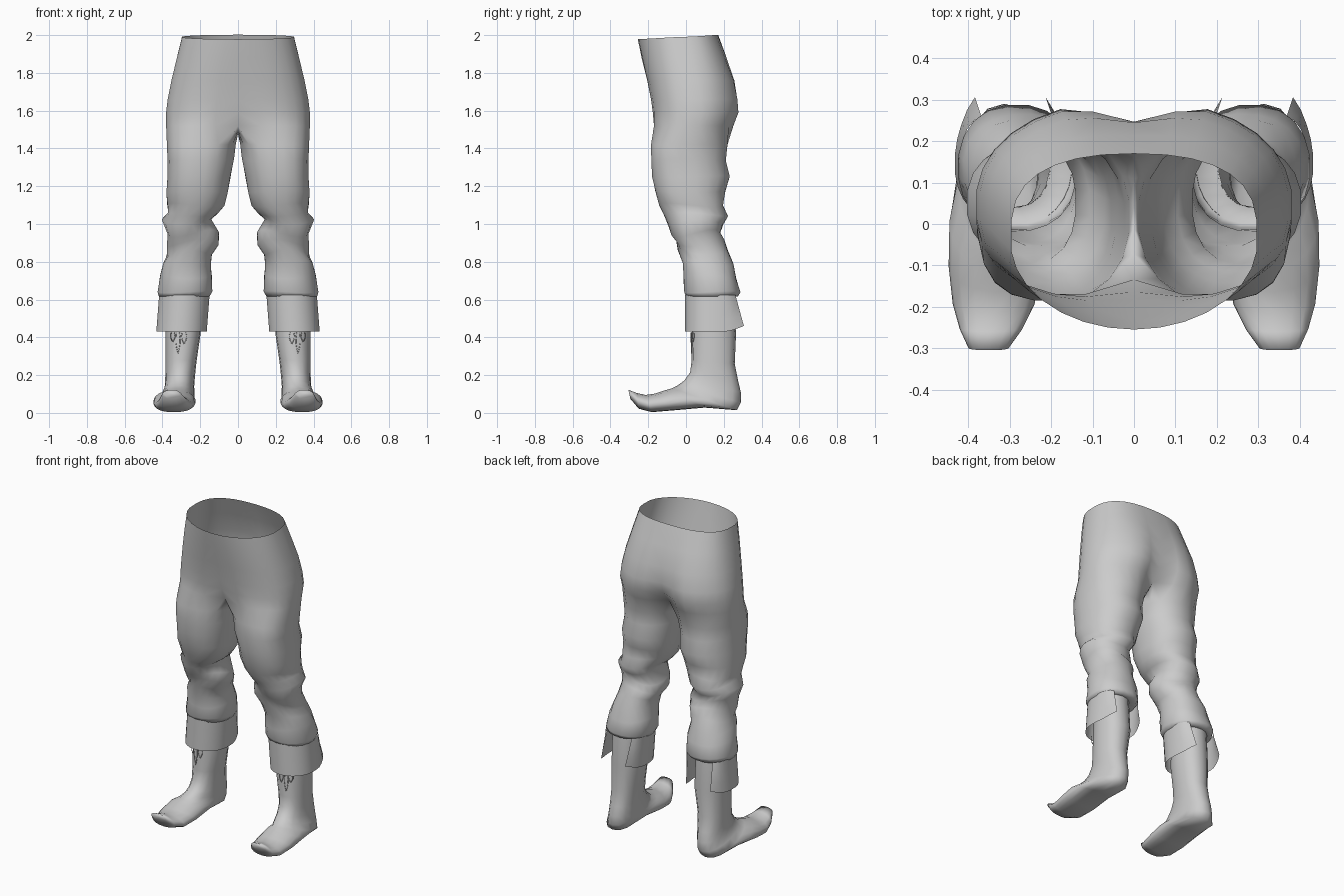
import bpy, bmesh
from math import sin, cos, pi, radians, copysign

if "Cube" in bpy.data.objects:
    bpy.data.objects.remove(bpy.data.objects["Cube"])

cloth = bpy.data.materials.new("plain grey")
cloth.use_nodes = True
grey = (0.6, 0.6, 0.6, 1)
cloth.diffuse_color = grey
cloth.node_tree.nodes["Principled BSDF"].inputs["Base Color"].default_value = grey


def spow(v, p):
    return copysign(abs(v) ** p, v)


def lerp(a, b, t):
    return a + (b - a) * t


def finish(name, bm):
    """Turn a bmesh into a smooth object mirrored across x."""
    bmesh.ops.recalc_face_normals(bm, faces=bm.faces)
    mesh = bpy.data.meshes.new(name)
    bm.to_mesh(mesh)
    bm.free()
    mesh.materials.append(cloth)
    for p in mesh.polygons:
        p.use_smooth = True
    obj = bpy.data.objects.new(name, mesh)
    bpy.context.collection.objects.link(obj)
    mod = obj.modifiers.new("mirror", 'MIRROR')
    mod.use_clip = True
    mod.merge_threshold = 0.001


def bridge(bm, a, b, closed):
    n = len(a)
    for i in range(n if closed else n - 1):
        j = (i + 1) % n
        bm.faces.new((a[i], a[j], b[j], b[i]))


# Trousers: half pelvis arcs that split into a full leg ring at the crotch
ARC, INNER = 16, 4
pelvis = [  # z, half width, front y, back y, front cleft, back cleft, front and back power
    (1.99, .298, -.255, .170, 0, 0, 1.0, .65),
    (1.88, .325, -.235, .220, 0, .005, .9, .75),
    (1.76, .354, -.210, .270, .005, .025, .82, .88),
    (1.66, .374, -.192, .292, .01, .045, .78, .95),
    (1.59, .382, -.184, .298, .02, .07, .75, .98),
    (1.52, .382, -.184, .270, .05, .10, .75, .98),
]
legs = [  # z, inner x, outer x, front y, back y, fold depth, front and back power
    (1.42, .010, .378, -.187, .222, 0, .75, 1),
    (1.34, .020, .376, -.187, .212, .01, .75, 1),
    (1.25, .038, .376, -.180, .236, .01, .75, 1),
    (1.17, .052, .380, -.166, .210, .01, .78, .95),
    (1.10, .070, .378, -.143, .200, .02, .85, .9),
    (1.05, .105, .372, -.120, .222, .02, .9, .9),
    (1.01, .135, .403, -.097, .198, .03, .9, .9),
    (.95, .102, .382, -.077, .185, .04, .9, .9),
    (.90, .100, .376, -.060, .202, .04, .9, .9),
    (.85, .135, .377, -.043, .225, .03, .9, .9),
    (.79, .145, .400, -.021, .251, .03, .9, .9),
    (.72, .135, .412, -.014, .269, .02, .9, .9),
    (.64, .135, .428, -.012, .289, .01, .95, .9),
    (.615, .150, .420, .000, .275, 0, .95, .9),
    (.62, .205, .380, .040, .245, 0, .9, .9),
]
bm = bmesh.new()
prev = None
for k, (z, w, yf, yb, cf, cb, fp, bp) in enumerate(pelvis):
    ring = []
    for i in range(ARC):
        a = -pi / 2 + pi * i / (ARC - 1)
        p = bp if a > 0 else fp
        x = w * spow(cos(a), .85 if a > 0 else fp) if 0 < i < ARC - 1 else 0
        y = (yf + yb) / 2 + (yb - yf) / 2 * spow(sin(a), p)
        dip = max(0, 1 - x / .15)
        y += cf * dip if y < 0 else -cb * dip
        tilt = .012 * sin(a) if k == 0 else 0
        ring.append(bm.verts.new((x, y, z + tilt)))
    if prev:
        bridge(bm, prev, ring, False)
    prev = ring
# crotch seam closes the last arc into a leg opening
y0, y1 = prev[-1].co.y, prev[0].co.y
for i in range(INNER):
    t = (i + 1) / (INNER + 1)
    prev.append(bm.verts.new((0, lerp(y0, y1, t), 1.52 - .045 * sin(pi * t))))
N = ARC + INNER
for z, xi, xo, yf, yb, fold, fp, bp in legs:
    ring = []
    for i in range(N):
        a = radians(-135) + 2 * pi * i / N
        r = 1 + fold * (sin(3 * a + z * 45) - .4)
        # the outer side is full in front and slim behind
        p = .9 if cos(a) < 0 else bp if sin(a) > 0 else fp
        x = (xi + xo) / 2 + (xo - xi) / 2 * r * spow(cos(a), p)
        y = (yf + yb) / 2 + (yb - yf) / 2 * r * spow(sin(a), p)
        ring.append(bm.verts.new((x, y, z + fold * .5 * sin(2 * a + z * 20))))
    bridge(bm, prev, ring, True)
    prev = ring
finish("trousers", bm)

# Boots: rings given by a front point and a back point, tilting into the foot
boot = [  # front y, front z, back y, back z, inner x, outer x, height skew
    (.040, .63, .250, .63, .200, .385, 1),
    (.030, .42, .265, .42, .198, .385, 1),
    (.030, .28, .258, .26, .220, .385, 1),
    (.022, .215, .276, .17, .228, .385, 1),
    (-.010, .170, .290, .11, .232, .388, 1),
    (-.045, .145, .290, .055, .230, .402, .95),
    (-.075, .130, .270, .014, .230, .425, .9),
    (-.110, .120, .100, .028, .225, .446, .85),
    (-.165, .102, -.060, .014, .226, .448, .75),
    (-.215, .095, -.180, .004, .240, .438, .7),
    (-.260, .105, -.250, .022, .270, .421, .8),
    (-.305, .122, -.295, .075, .303, .400, 1),
]
bm = bmesh.new()
prev = None
M = 16
for yf, zf, yb, zb, xi, xo, skew in boot:
    ring = []
    for i in range(M):
        a = 2 * pi * i / M
        t = max(0, .5 + .5 * spow(sin(a), .95)) ** skew
        x = (xi + xo) / 2 + (xo - xi) / 2 * spow(cos(a), .85)
        ring.append(bm.verts.new((x, lerp(yf, yb, t), lerp(zf, zb, t))))
    if prev:
        bridge(bm, prev, ring, True)
    prev = ring
bm.faces.new(prev)
finish("boots", bm)

# Cuffs: folded bands, slim in front, split at the back with flared ends
bm = bmesh.new()
prev = None
C = 24
for step in range(4):
    t = step / 3
    ring = []
    for i in range(C):
        u = i / (C - 1)
        a = radians(60 - 300 * u)
        end = max(0, abs(2 * u - 1) - .78) / .22
        p = .65 if sin(a) > 0 else 1.0
        x = lerp(.284, .299, t) + .134 * spow(cos(a), p)
        y = .134 + .14 * spow(sin(a), p) + end * .045 * t
        z = lerp(.625, .43, t) + .03 * end * t
        ring.append(bm.verts.new((x, y, z)))
    if prev:
        bridge(bm, prev, ring, False)
    prev = ring
finish("trouser_cuffs", bm)

# Laces: small hanging loops on the front of each shaft
curve = bpy.data.curves.new("boot_laces", 'CURVE')
curve.dimensions = '3D'
curve.bevel_depth = .002
curve.bevel_resolution = 0
curve.materials.append(cloth)
for cx, w, drop in ((.318, .012, .11), (.285, .014, .06), (.345, .012, .05)):
    for side in (-1, 1):
        sp = curve.splines.new('POLY')
        sp.points.add(4)
        for k, p in enumerate(sp.points):
            t = k / 4
            x = cx + side * w * sin(pi * (.25 + .75 * t))
            p.co = (x, .027 + 4 * (x - .293) ** 2, .425 - drop * t, 1)
laces = bpy.data.objects.new("boot_laces", curve)
bpy.context.collection.objects.link(laces)
laces.modifiers.new("mirror", 'MIRROR')
